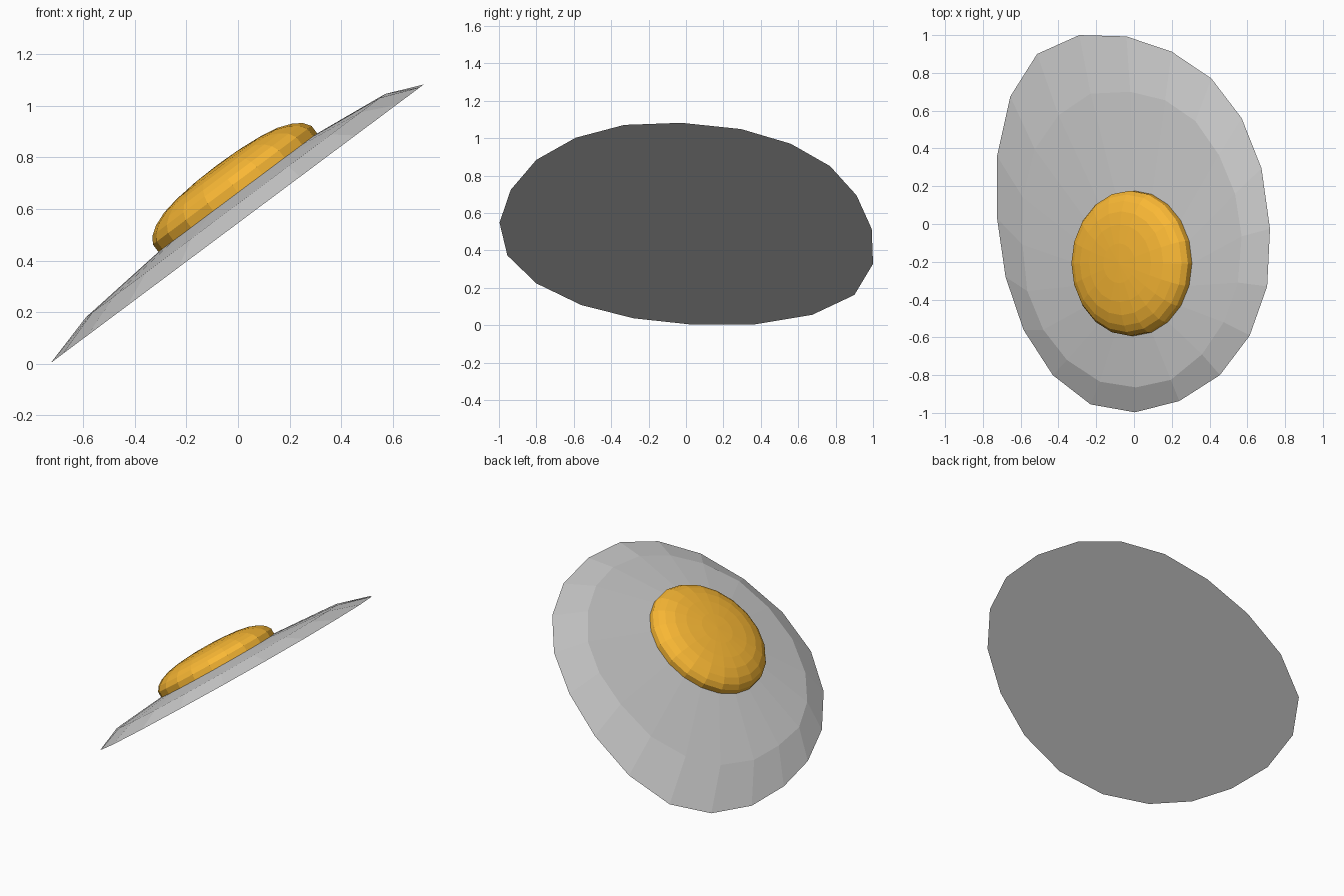
import bpy, math

if "Cube" in bpy.data.objects:
    bpy.data.objects.remove(bpy.data.objects["Cube"])

TILT = math.atan(0.7465)
C, S = math.cos(TILT), math.sin(TILT)
LIFT = 0.545
N = 20

# outlines as seen from above (x, y), clockwise from the back
OUTER = [(-.29, 1.0), (-.04, .993), (.20, .912), (.41, .77), (.57, .56), (.675, .295), (.72, -.025),
         (.705, -.33), (.613, -.59), (.455, -.80), (.24, -.937), (.005, -.997), (-.23, -.955), (-.43, -.80),
         (-.585, -.56), (-.68, -.28), (-.725, .03), (-.725, .36), (-.655, .675), (-.513, .90)]
INNER = [(-.23, .69), (-.02, .70), (.165, .655), (.325, .545), (.45, .365), (.535, .16), (.57, -.065),
         (.55, -.31), (.475, -.52), (.36, -.69), (.195, -.825), (.01, -.865), (-.18, -.835), (-.355, -.72),
         (-.48, -.56), (-.565, -.355), (-.59, -.11), (-.588, .14), (-.525, .395), (-.40, .575)]


def place(u, y, n):
    """Tilted disc coordinates to world coordinates."""
    return (u * C - n * S, y, LIFT + u * S + n * C)


def seen_from_above(points, n):
    return [place((x + n * S) / C, y, n) for x, y in points]


def circle(r, n):
    a = [math.pi / 2 - math.tau * (k - 1) / N for k in range(N)]
    return [place(.07 + r * math.cos(t), -.208 + r * math.sin(t), n) for t in a]


def stack(name, rings, tip=None):
    """Bridge rings from bottom to top, closing both ends."""
    verts = [v for ring in rings for v in ring]
    faces = [tuple(range(N))]
    for i in range(len(rings) - 1):
        for k in range(N):
            j = (k + 1) % N
            faces.append((i * N + j, i * N + k, (i + 1) * N + k, (i + 1) * N + j))
    top = (len(rings) - 1) * N
    if tip:
        verts.append(tip)
        faces += [(top + (k + 1) % N, top + k, len(verts) - 1) for k in range(N)]
    else:
        faces.append(tuple(range(top + N - 1, top - 1, -1)))
    mesh = bpy.data.meshes.new(name)
    mesh.from_pydata(verts, [], faces)
    mesh.update()
    obj = bpy.data.objects.new(name, mesh)
    bpy.context.collection.objects.link(obj)
    return obj


# flat egg white with a bevelled rim
stack("egg_white", [seen_from_above(OUTER, 0), seen_from_above(INNER, .06), circle(.384, .095)])

# domed yolk
profile = [(.384, .095), (.384, .131), (.364, .160), (.330, .183), (.275, .204), (.205, .217), (.105, .226)]
yolk = stack("yolk", [circle(r, n) for r, n in profile], place(.07, -.208, .229))
mat = bpy.data.materials.new("yolk_yellow")
mat.diffuse_color = (.95, .48, .035, 1)
mat.use_nodes = True
mat.node_tree.nodes["Principled BSDF"].inputs["Base Color"].default_value = mat.diffuse_color
yolk.data.materials.append(mat)
